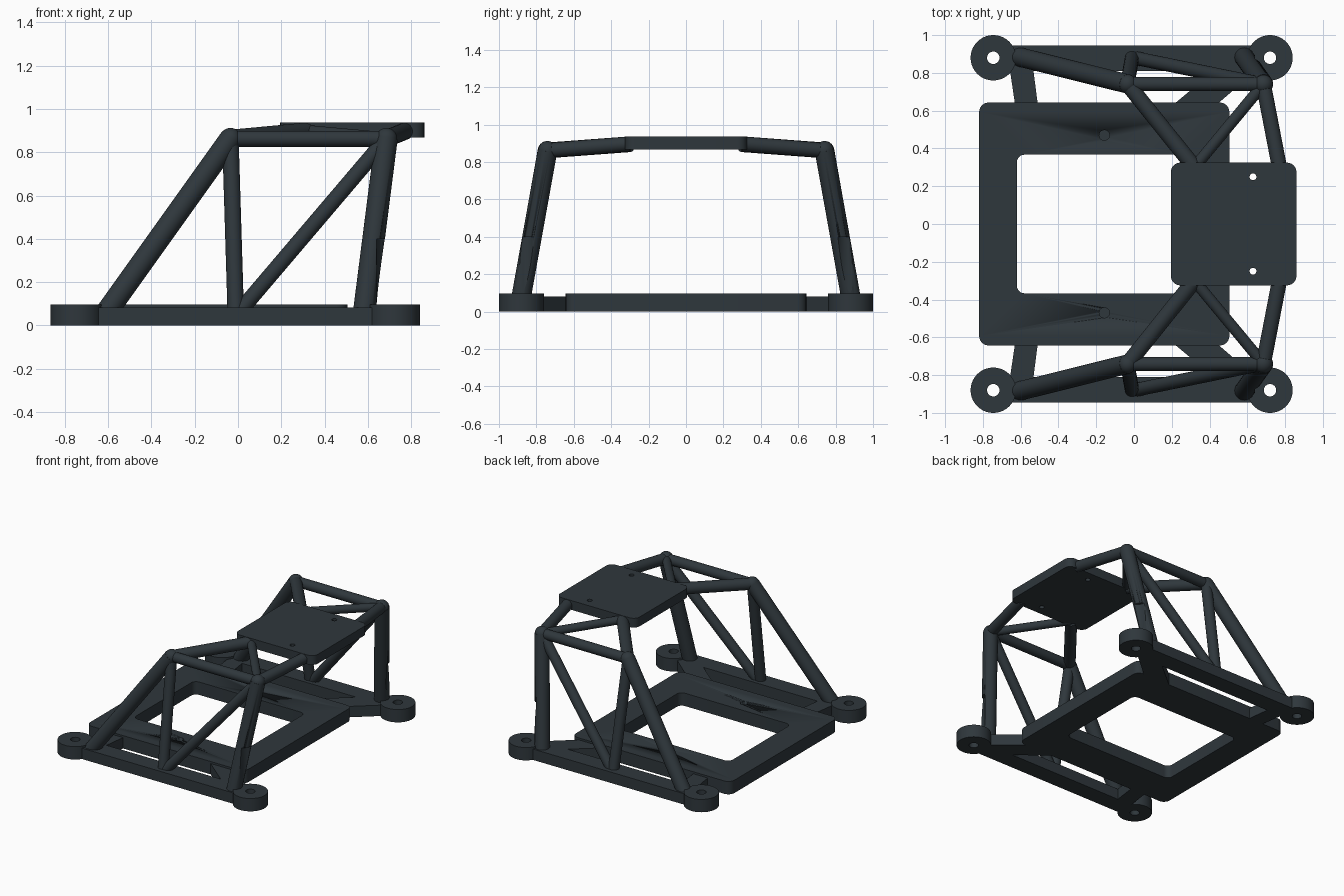
import bpy, bmesh, math
from mathutils import Vector

cube = bpy.data.objects.get("Cube")
if cube:
    bpy.data.objects.remove(cube, do_unlink=True)

slate = bpy.data.materials.new("dark slate")
slate.use_nodes = True
colour = (0.028, 0.038, 0.045, 1)
slate.diffuse_color = colour
slate.node_tree.nodes["Principled BSDF"].inputs["Base Color"].default_value = colour


def add_object(name, mesh):
    obj = bpy.data.objects.new(name, mesh)
    bpy.context.collection.objects.link(obj)
    mesh.materials.clear()
    mesh.materials.append(slate)
    bpy.ops.object.select_all(action="DESELECT")
    obj.select_set(True)
    bpy.context.view_layer.objects.active = obj
    bpy.ops.object.shade_smooth_by_angle(angle=math.radians(30))
    return obj


def circle(x, y, r, n=40):
    return [(x + r * math.cos(math.tau * i / n), y + r * math.sin(math.tau * i / n))
            for i in range(n)]


def rounded_rect(x0, x1, y0, y1, r, n=6):
    corners = [(x1 - r, y1 - r), (x0 + r, y1 - r), (x0 + r, y0 + r), (x1 - r, y0 + r)]
    return [(cx + r * math.cos(math.pi / 2 * (k + i / n)),
             cy + r * math.sin(math.pi / 2 * (k + i / n)))
            for k, (cx, cy) in enumerate(corners) for i in range(n + 1)]


def plate(name, loops, z0, z1):
    """Extrude a flat outline; any loops after the first are holes."""
    curve = bpy.data.curves.new(name, "CURVE")
    curve.dimensions = "2D"
    curve.fill_mode = "BOTH"
    curve.extrude = (z1 - z0) / 2
    for pts in loops:
        spline = curve.splines.new("POLY")
        spline.points.add(len(pts) - 1)
        for p, (x, y) in zip(spline.points, pts):
            p.co = (x, y, 0, 1)
        spline.use_cyclic_u = True
    temp = bpy.data.objects.new(name, curve)
    mesh = bpy.data.meshes.new_from_object(temp)
    bpy.data.objects.remove(temp)
    bm = bmesh.new()
    bm.from_mesh(mesh)
    bmesh.ops.remove_doubles(bm, verts=bm.verts, dist=0.0001)
    bmesh.ops.recalc_face_normals(bm, faces=bm.faces)
    bmesh.ops.translate(bm, verts=bm.verts, vec=(0, 0, (z0 + z1) / 2))
    bm.to_mesh(mesh)
    bm.free()
    return add_object(name, mesh)


def tube(name, start, end, r):
    """Round bar between two points."""
    a, b = Vector(start), Vector(end)
    bm = bmesh.new()
    bmesh.ops.create_cone(bm, cap_ends=True, segments=32, radius1=r, radius2=r,
                          depth=(b - a).length)
    turn = (b - a).to_track_quat("Z", "Y").to_matrix().to_4x4()
    bm.transform(turn)
    bmesh.ops.translate(bm, verts=bm.verts, vec=(a + b) / 2)
    mesh = bpy.data.meshes.new(name)
    bm.to_mesh(mesh)
    bm.free()
    return add_object(name, mesh)


def ball(name, centre, r):
    bm = bmesh.new()
    bmesh.ops.create_uvsphere(bm, u_segments=32, v_segments=16, radius=r)
    bmesh.ops.translate(bm, verts=bm.verts, vec=centre)
    mesh = bpy.data.meshes.new(name)
    bm.to_mesh(mesh)
    bm.free()
    return add_object(name, mesh)


def cut(target, cutter):
    mod = target.modifiers.new("cut", "BOOLEAN")
    mod.operation = "DIFFERENCE"
    mod.solver = "EXACT"
    mod.object = cutter
    bpy.context.view_layer.objects.active = target
    bpy.ops.object.modifier_apply(modifier=mod.name)
    bpy.data.objects.remove(cutter, do_unlink=True)


BASE_H, RAIL_H = 0.097, 0.082
FOOT_Y = 0.88

# Base frame with a large window and two blind holes
base = plate("base_frame", [rounded_rect(-0.82, 0.505, -0.643, 0.643, 0.05),
                            rounded_rect(-0.62, 0.305, -0.367, 0.367, 0.04)], 0, BASE_H)
for y in (-0.47, 0.47):
    cut(base, plate("hole_cutter", [circle(-0.157, y, 0.027)], BASE_H - 0.04, BASE_H + 0.05))

# Roof plate with two through holes
plate("roof_plate", [rounded_rect(0.195, 0.86, -0.325, 0.325, 0.05),
                     circle(0.63, 0.25, 0.018), circle(0.63, -0.25, 0.018)], 0.867, 0.937)

for side, s in (("right", -1), ("left", 1)):
    # Mounting feet
    for end, x in (("front", -0.745), ("rear", 0.72)):
        plate(f"{end}_{side}_foot", [circle(x, s * FOOT_Y, 0.12, 64),
                                     circle(x, s * FOOT_Y, 0.033)], 0, BASE_H)

    # Side rail and the struts tying it to the base frame
    plate(f"{side}_rail", [[(-0.66, s * 0.81), (0.63, s * 0.81),
                            (0.63, s * 0.945), (-0.66, s * 0.945)]], 0, RAIL_H)
    plate(f"{side}_front_strut", [[(-0.625, s * 0.6), (-0.505, s * 0.6),
                                   (-0.54, s * 0.87), (-0.665, s * 0.87)]], 0, RAIL_H)
    plate(f"{side}_rear_strut", [[(0.17, s * 0.6), (0.4, s * 0.6),
                                  (0.68, s * 0.84), (0.6, s * 0.93), (0.53, s * 0.9)]],
          0, RAIL_H)

    # Cage joints
    front_top = (-0.035, s * 0.742, 0.862)
    rear_top = (0.685, s * 0.74, 0.862)
    mid_foot = (-0.01, s * 0.882, 0.045)
    roof_front = (0.32, s * 0.3, 0.895)
    roof_rear = (0.77, s * 0.3, 0.897)
    ball(f"{side}_front_joint", front_top, 0.05)
    ball(f"{side}_rear_joint", rear_top, 0.05)

    # Cage bars
    tube(f"{side}_windscreen_bar", (-0.622, s * 0.888, 0.04), front_top, 0.051)
    leg = tube(f"{side}_rear_leg", (0.58, s * 0.888, 0.04), rear_top, 0.052)
    cut(leg, plate("bolt_clearance", [circle(0.72, s * FOOT_Y, 0.08)], BASE_H, 0.4))
    tube(f"{side}_door_post", mid_foot, front_top, 0.038)
    tube(f"{side}_diagonal_bar", mid_foot, rear_top, 0.036)
    tube(f"{side}_upper_bar", front_top, rear_top, 0.037)
    tube(f"{side}_roof_front_bar", front_top, roof_front, 0.042)
    tube(f"{side}_roof_rear_bar", rear_top, roof_rear, 0.04)
    tube(f"{side}_roof_brace", rear_top, roof_front, 0.03)
